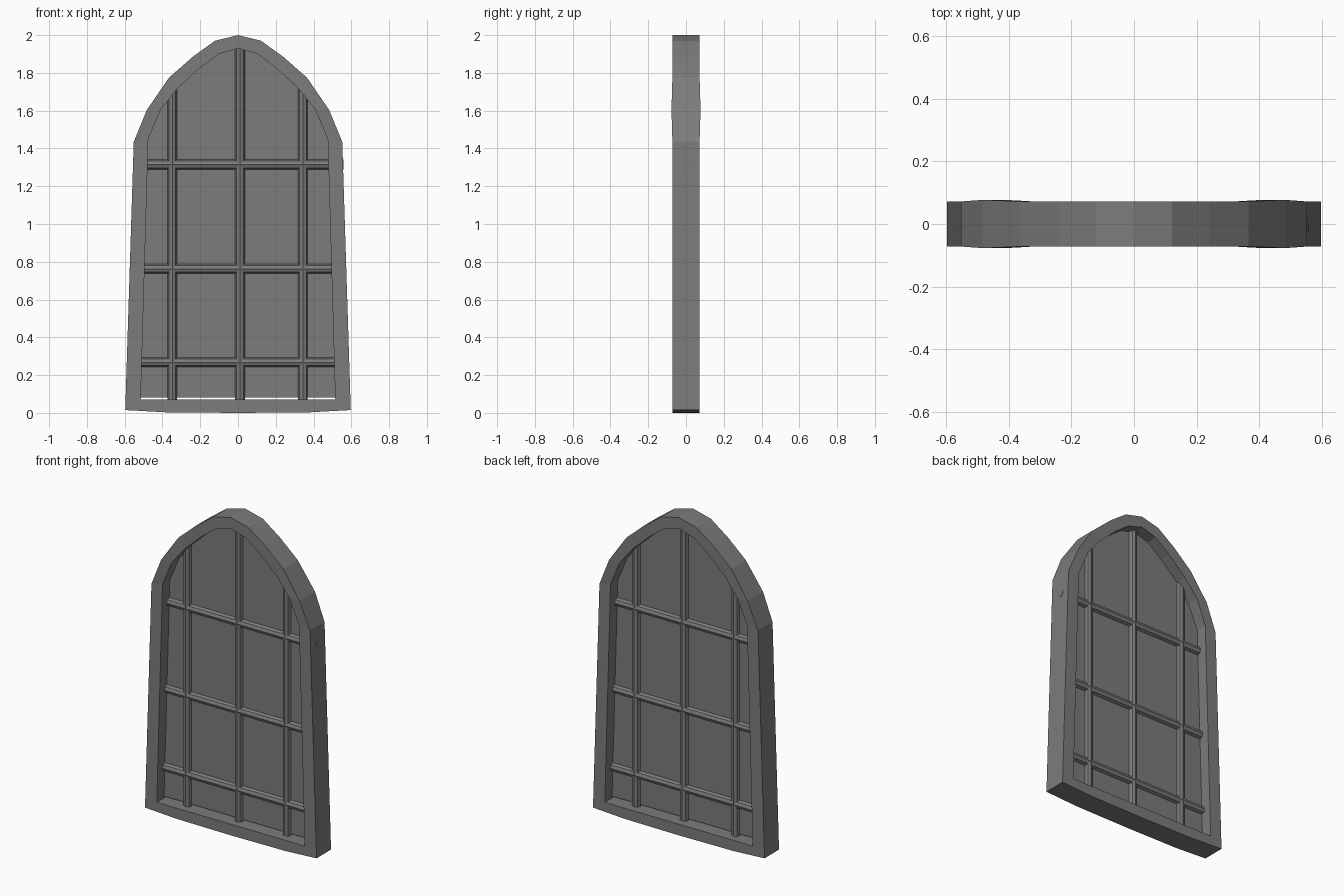
import bpy, bmesh, math
from mathutils import Vector

if "Cube" in bpy.data.objects:
    bpy.data.objects.remove(bpy.data.objects["Cube"])

iron = bpy.data.materials.new("dark grey iron")
iron.diffuse_color = (0.2, 0.2, 0.2, 1)
iron.use_nodes = True
iron.node_tree.nodes["Principled BSDF"].inputs["Base Color"].default_value = iron.diffuse_color


def finish(bm, name):
    bmesh.ops.recalc_face_normals(bm, faces=bm.faces)
    me = bpy.data.meshes.new(name)
    bm.to_mesh(me)
    bm.free()
    me.materials.append(iron)
    ob = bpy.data.objects.new(name, me)
    bpy.context.collection.objects.link(ob)
    return ob


def mirror(half):
    # right half runs from bottom centre to apex; close it with the left half
    return half + [(-x, *r) for x, *r in reversed(half[1:-1])]


# Half profiles: outer (x, z, half depth) and matching inner (x, z)
outer = mirror([(0, 0, .072), (.38, .003, .072), (.597, .015, .072), (.552, 1.435, .072),
                (.482, 1.605, .077), (.365, 1.775, .072), (.24, 1.885, .072),
                (.122, 1.97, .072), (0, 2, .072)])
inner = mirror([(0, .07), (.33, .07), (.515, .07), (.475, 1.45), (.41, 1.605),
                (.322, 1.715), (.203, 1.825), (.103, 1.9), (0, 1.93)])

# Pointed arch frame: ring with rectangular section
bm = bmesh.new()
rings = []
for (ox, oz, d), (ix, iz) in zip(outer, inner):
    rings.append([bm.verts.new(p) for p in
                  ((ox, -d, oz), (ix, -d, iz), (ix, d, iz), (ox, d, oz))])
for i, a in enumerate(rings):
    b = rings[(i + 1) % len(rings)]
    for k in range(4):
        j = (k + 1) % 4
        bm.faces.new((a[k], a[j], b[j], b[k]))
finish(bm, "arch_frame")

# Thin pane in the middle, leaving a small gap above the sill
bm = bmesh.new()
pane = [(x, z if z > .1 else .081) for x, z in inner]
bm.faces.new([bm.verts.new((x, 0, z)) for x, z in pane])
finish(bm, "window_pane")


# Round bars crossing the pane
def bar(name, start, end, radius=.026, sides=8):
    a, b = Vector(start), Vector(end)
    bm = bmesh.new()
    bmesh.ops.create_cone(bm, cap_ends=True, segments=sides, radius1=radius,
                          radius2=radius, depth=(b - a).length)
    rot = (b - a).to_track_quat('Z', 'Y').to_matrix()
    bmesh.ops.rotate(bm, verts=bm.verts, matrix=rot)
    bmesh.ops.translate(bm, verts=bm.verts, vec=(a + b) / 2)
    ob = finish(bm, name)
    for p in ob.data.polygons:
        p.use_smooth = False


for i, (x, top) in enumerate([(-.348, 1.73), (.01, 1.95), (.343, 1.73)]):
    bar(f"vertical_bar_{i + 1}", (x, 0, .05), (x, 0, top))
for i, (z, left, right) in enumerate([(.268, -.53, .53), (.763, -.52, .52), (1.315, -.5, .558)]):
    bar(f"horizontal_bar_{i + 1}", (left, 0, z), (right, 0, z))
